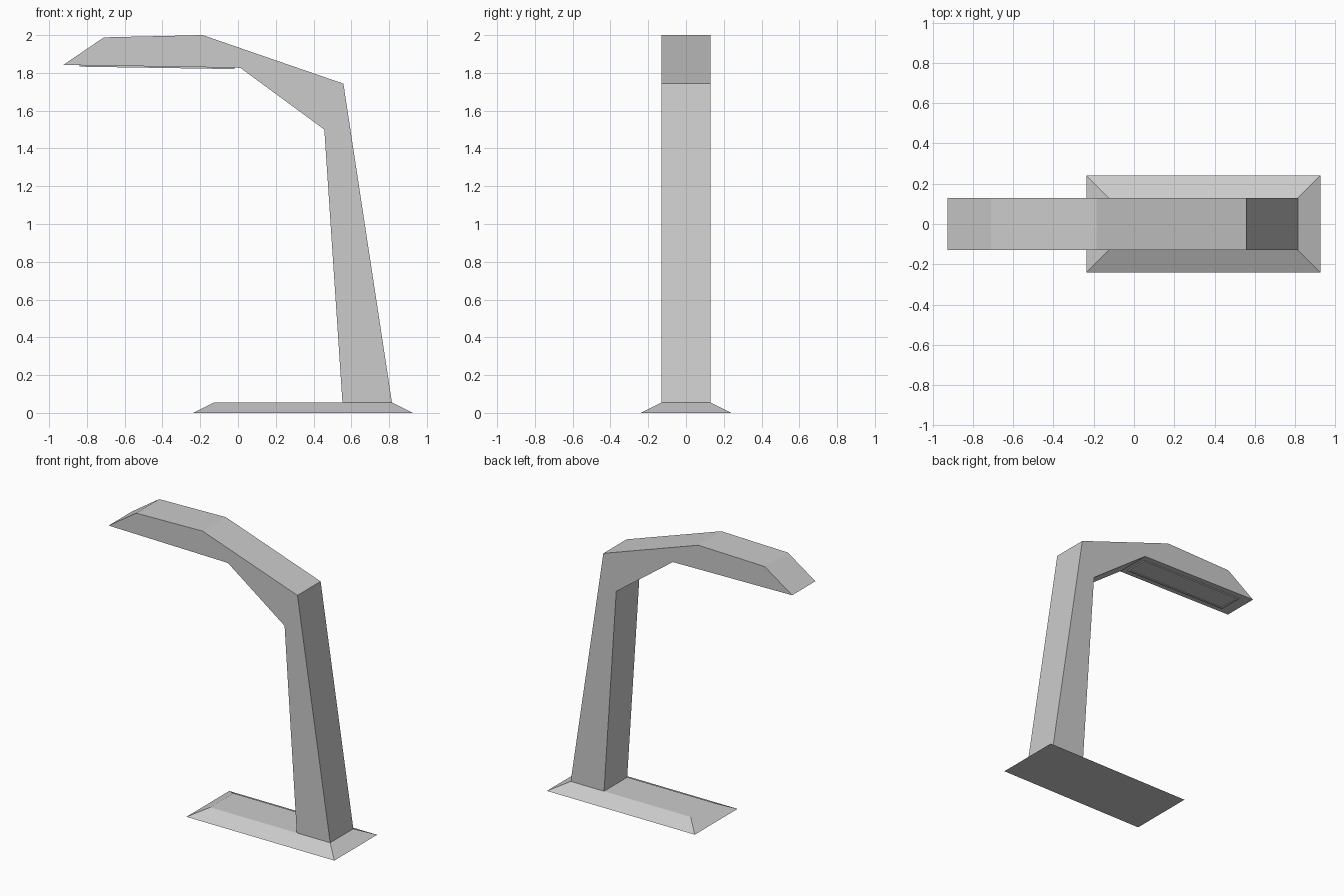
import bpy, bmesh

if "Cube" in bpy.data.objects:
    bpy.data.objects.remove(bpy.data.objects["Cube"])


def make_object(name, bm):
    bmesh.ops.recalc_face_normals(bm, faces=bm.faces)
    mesh = bpy.data.meshes.new(name)
    bm.to_mesh(mesh)
    bm.free()
    obj = bpy.data.objects.new(name, mesh)
    bpy.context.collection.objects.link(obj)
    return obj


def extrude_profile(name, points, half_width):
    # side profile in x/z, extruded along y
    bm = bmesh.new()
    face = bm.faces.new([bm.verts.new((x, -half_width, z)) for x, z in points])
    new = bmesh.ops.extrude_face_region(bm, geom=[face])["geom"]
    verts = [v for v in new if isinstance(v, bmesh.types.BMVert)]
    bmesh.ops.translate(bm, verts=verts, vec=(0, 2 * half_width, 0))
    return bm


# Base plate with sloping sides
bm = bmesh.new()
rings = []
for x0, x1, y, z in [(-0.237, 0.925, 0.24, 0), (-0.127, 0.815, 0.13, 0.055)]:
    rings.append([bm.verts.new(p) for p in
                  [(x0, -y, z), (x1, -y, z), (x1, y, z), (x0, y, z)]])
for ring in rings:
    bm.faces.new(ring)
for i in range(4):
    j = (i + 1) % 4
    bm.faces.new([rings[0][i], rings[0][j], rings[1][j], rings[1][i]])
make_object("base", bm)

# Post and lamp head in one bent piece
arm = [(0.553, 0.055), (0.815, 0.055), (0.558, 1.743), (-0.187, 2.0),
       (-0.71, 1.988), (-0.925, 1.842), (0.012, 1.827), (0.457, 1.50)]
make_object("arm", extrude_profile("arm", arm, 0.13))

# Light panel under the head, with a shallow inset face
panel = [(-0.838, 1.845), (-0.018, 1.832), (-0.018, 1.820), (-0.838, 1.833)]
bm = extrude_profile("light_panel", panel, 0.087)
bmesh.ops.recalc_face_normals(bm, faces=bm.faces)
bm.normal_update()
bottom = min(bm.faces, key=lambda f: f.normal.z)
bmesh.ops.inset_individual(bm, faces=[bottom], thickness=0.018)
bmesh.ops.inset_individual(bm, faces=[bottom], thickness=0.002, depth=-0.004)
make_object("light_panel", bm)
